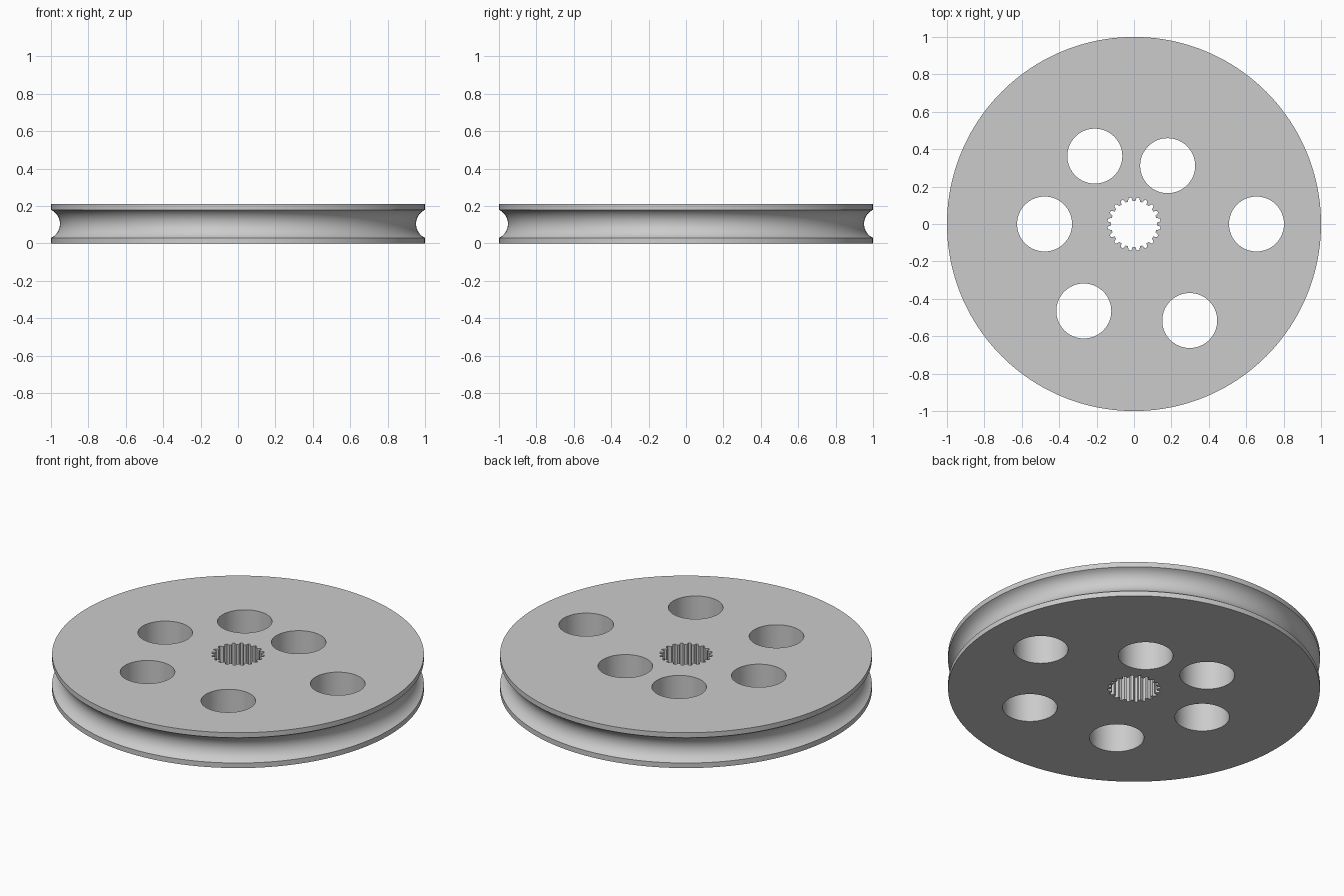
import bpy, bmesh
from math import sin, cos, pi, radians, asin

HEIGHT, RIM = 0.21, 0.03
MID = HEIGHT / 2
HALF, DEPTH = MID - RIM, 0.048
HOLE_RADIUS = 0.147

if "Cube" in bpy.data.objects:
    bpy.data.objects.remove(bpy.data.objects["Cube"])

metal = bpy.data.materials.new("light grey metal")
metal.use_nodes = True
grey = (0.6, 0.6, 0.6, 1)
metal.diffuse_color = grey
metal.node_tree.nodes["Principled BSDF"].inputs["Base Color"].default_value = grey


def make_object(name, bm):
    bmesh.ops.recalc_face_normals(bm, faces=bm.faces)
    mesh = bpy.data.meshes.new(name)
    bm.to_mesh(mesh)
    bm.free()
    mesh.materials.append(metal)
    ob = bpy.data.objects.new(name, mesh)
    bpy.context.collection.objects.link(ob)
    return ob


def lathe(name, profile, steps):
    """Closed solid turned from (radius, z) points, with a flat cap at each end."""
    bm = bmesh.new()
    rings = [[bm.verts.new((r * cos(2 * pi * i / steps), r * sin(2 * pi * i / steps), z))
              for i in range(steps)] for r, z in profile]
    for low, high in zip(rings, rings[1:]):
        for i in range(steps):
            j = (i + 1) % steps
            bm.faces.new((low[i], low[j], high[j], high[i]))
    bm.faces.new(rings[0])
    bm.faces.new(rings[-1])
    return make_object(name, bm)


def prism(bm, outline):
    """Upright cutter reaching past both wheel faces."""
    low, high = ([bm.verts.new((x, y, z)) for x, y in outline] for z in (-0.1, HEIGHT + 0.1))
    n = len(outline)
    for i in range(n):
        bm.faces.new((low[i], low[(i + 1) % n], high[(i + 1) % n], high[i]))
    bm.faces.new(low)
    bm.faces.new(high)


# Wheel with a round rope groove between two thin rims
arc_radius = (HALF ** 2 + DEPTH ** 2) / (2 * DEPTH)
arc_end = asin(HALF / arc_radius)
arc_centre = 1 - DEPTH + arc_radius
groove = []
for k in range(17):
    a = arc_end * (k / 8 - 1)
    groove.append((arc_centre - arc_radius * cos(a), MID + arc_radius * sin(a)))
wheel = lathe("grooved_wheel", [(1, 0)] + groove + [(1, HEIGHT)], 160)

# Six round holes on a spiral
bm = bmesh.new()
for k in range(6):
    turn, reach = radians(60 * (k + 1)), 0.36 + 0.059 * k
    cx, cy = reach * cos(turn), reach * sin(turn)
    prism(bm, [(cx + HOLE_RADIUS * cos(2 * pi * i / 64), cy + HOLE_RADIUS * sin(2 * pi * i / 64))
               for i in range(64)])

# Splined bore with twenty teeth
bore = []
for k in range(20):
    for offset, r in ((-6, 0.123), (-3, 0.142), (3, 0.142), (6, 0.123)):
        a = radians(18 * k + 9 + offset)
        bore.append((r * cos(a), r * sin(a)))
prism(bm, bore)
cutter = make_object("hole_cutter", bm)
cutter.hide_render = True

# Cut the holes, then drop the cutter
cut = wheel.modifiers.new("holes", "BOOLEAN")
cut.operation = "DIFFERENCE"
cut.solver = "EXACT"
cut.object = cutter
bpy.ops.object.select_all(action="DESELECT")
wheel.select_set(True)
bpy.context.view_layer.objects.active = wheel
bpy.ops.object.modifier_apply(modifier=cut.name)
bpy.data.objects.remove(cutter)
bpy.ops.object.shade_smooth_by_angle(angle=radians(30))
